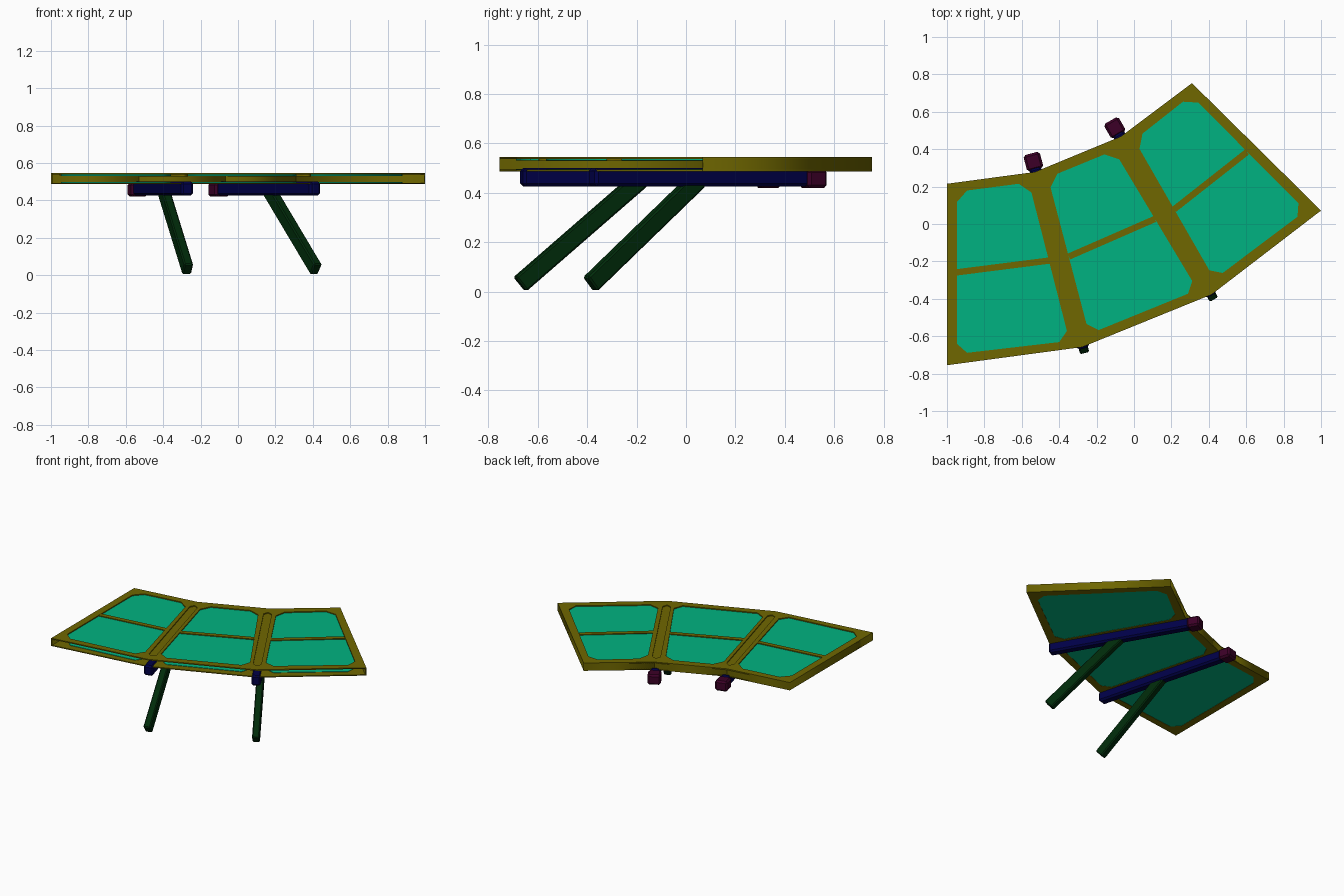
import bpy
from math import radians, atan2, sin, cos
from mathutils import Vector as V, Matrix

if "Cube" in bpy.data.objects:
    bpy.data.objects.remove(bpy.data.objects["Cube"])


def material(name, rgb):
    m = bpy.data.materials.new(name)
    m.diffuse_color = (*rgb, 1)
    m.use_nodes = True
    m.node_tree.nodes["Principled BSDF"].inputs["Base Color"].default_value = m.diffuse_color
    return m


OLIVE = material("olive", (0.16, 0.135, 0.0))
GREEN = material("green", (0.0, 0.45, 0.22))
BLUE = material("navy", (0.0, 0.0, 0.065))
PLUM = material("plum", (0.045, 0.0, 0.02))
DARK = material("dark_green", (0.0, 0.024, 0.003))


def chamfer(pts, c):
    # Cut each corner of a polygon by distance c
    pts = [V(p) for p in pts]
    out = []
    for i, p in enumerate(pts):
        for q in (pts[i - 1], pts[(i + 1) % len(pts)]):
            out.append(p + (q - p).normalized() * c)
    return out


def strip(p, q, w):
    # Rectangle of width w along the line p-q
    p, q = V(p), V(q)
    n = (q - p).normalized().orthogonal() * w / 2
    return [p - n, q - n, q + n, p + n]


def prism(name, loops, z0, z1, mat):
    # Flat plate: first loop is the outline, the others are holes
    cu = bpy.data.curves.new(name, "CURVE")
    cu.dimensions, cu.fill_mode, cu.extrude = "2D", "BOTH", (z1 - z0) / 2
    for loop in loops:
        sp = cu.splines.new("POLY")
        sp.points.add(len(loop) - 1)
        for pt, co in zip(sp.points, loop):
            pt.co = (co[0], co[1], 0, 1)
        sp.use_cyclic_u = True
    tmp = bpy.data.objects.new(name + "_tmp", cu)
    bpy.context.collection.objects.link(tmp)
    dg = bpy.context.evaluated_depsgraph_get()
    me = bpy.data.meshes.new_from_object(tmp.evaluated_get(dg))
    bpy.data.objects.remove(tmp)
    me.materials.clear()
    me.materials.append(mat)
    ob = bpy.data.objects.new(name, me)
    ob.location.z = (z0 + z1) / 2
    bpy.context.collection.objects.link(ob)
    return ob


def beam(name, a, b, w, h, bev, mat, yaw):
    # Chamfered box from a to b, inside the vertical plane at angle yaw
    a, b = V(a), V(b)
    d = b - a
    bpy.ops.mesh.primitive_cube_add(size=1)
    ob = bpy.context.object
    ob.name = name
    ob.data.transform(Matrix.Diagonal((w, d.length, h, 1)))
    ob.location = (a + b) / 2
    ob.rotation_euler = (atan2(d.z, d.xy.length), 0, yaw)
    mod = ob.modifiers.new("chamfer", "BEVEL")
    mod.width, mod.segments = bev, 1
    ob.data.materials.append(mat)


# Canopy outline (left front corner, round the back, to the right tip, then front)
outline = [(-1, -.755), (-1, .215), (-.53, .278), (-.07, .468), (.31, .753),
           (1, .072), (.415, -.377), (-.277, -.658)]
openings = [
    [(-.947, .172), (-.562, .222), (-.345, -.625), (-.947, -.695)],
    [(-.46, .248), (-.107, .393), (.34, -.352), (-.24, -.588)],
    [(.002, .449), (.305, .688), (.918, .072), (.43, -.295)],
]
holes = [chamfer(o, .055) for o in openings]

# Two supports: beam, end cap, leaning post, and the rib groove above them
grooves = []
for i, (deg, sx, sy) in enumerate([(15, -.27, -.666), (30, .415, -.382)], 1):
    yaw = radians(deg)

    def at(t, z):
        return (sx - sin(yaw) * t, sy + cos(yaw) * t, z)

    grooves.append(chamfer(strip(at(.073, 0)[:2], at(.915, 0)[:2], .054), .022))
    beam(f"support_beam_{i}", at(0, .463), at(1.0, .463), .066, .075, .012, BLUE, yaw)
    beam(f"beam_cap_{i}", at(.99, .457), at(1.08, .457), .09, .075, .012, PLUM, yaw)
    beam(f"leaning_post_{i}", at(-.006, .03), at(.5, .455), .05, .073, .007, DARK, yaw)

# Frame plates and rib inserts
prism("frame_top", [outline] + holes + grooves, .537, .545, OLIVE)
prism("frame_bottom", [outline] + holes, .487, .494, OLIVE)
for i, g in enumerate(grooves, 1):
    prism(f"rib_insert_{i}", [g], .528, .538, OLIVE)

# Frame walls on left, back and right; the front is open
for i in range(5):
    p, q = V(outline[i]), V(outline[i + 1])
    d = (q - p).normalized()
    inset = V((d.y, -d.x)) * .004
    prism(f"frame_wall_{i + 1}", [strip(p + inset, q + inset, .008)], .487, .545, OLIVE)

# Double glass panes and their crossbars
bars = [((-.952, -.259), (-.449, -.195)), ((-.348, -.174), (.112, .027)),
        ((.214, .078), (.604, .385))]
for i, (h, (p, q)) in enumerate(zip(holes, bars), 1):
    prism(f"upper_pane_{i}", [h], .53, .538, GREEN)
    prism(f"lower_pane_{i}", [h], .489, .497, GREEN)
    prism(f"crossbar_{i}", [strip(p, q, .034)], .532, .544, OLIVE)
